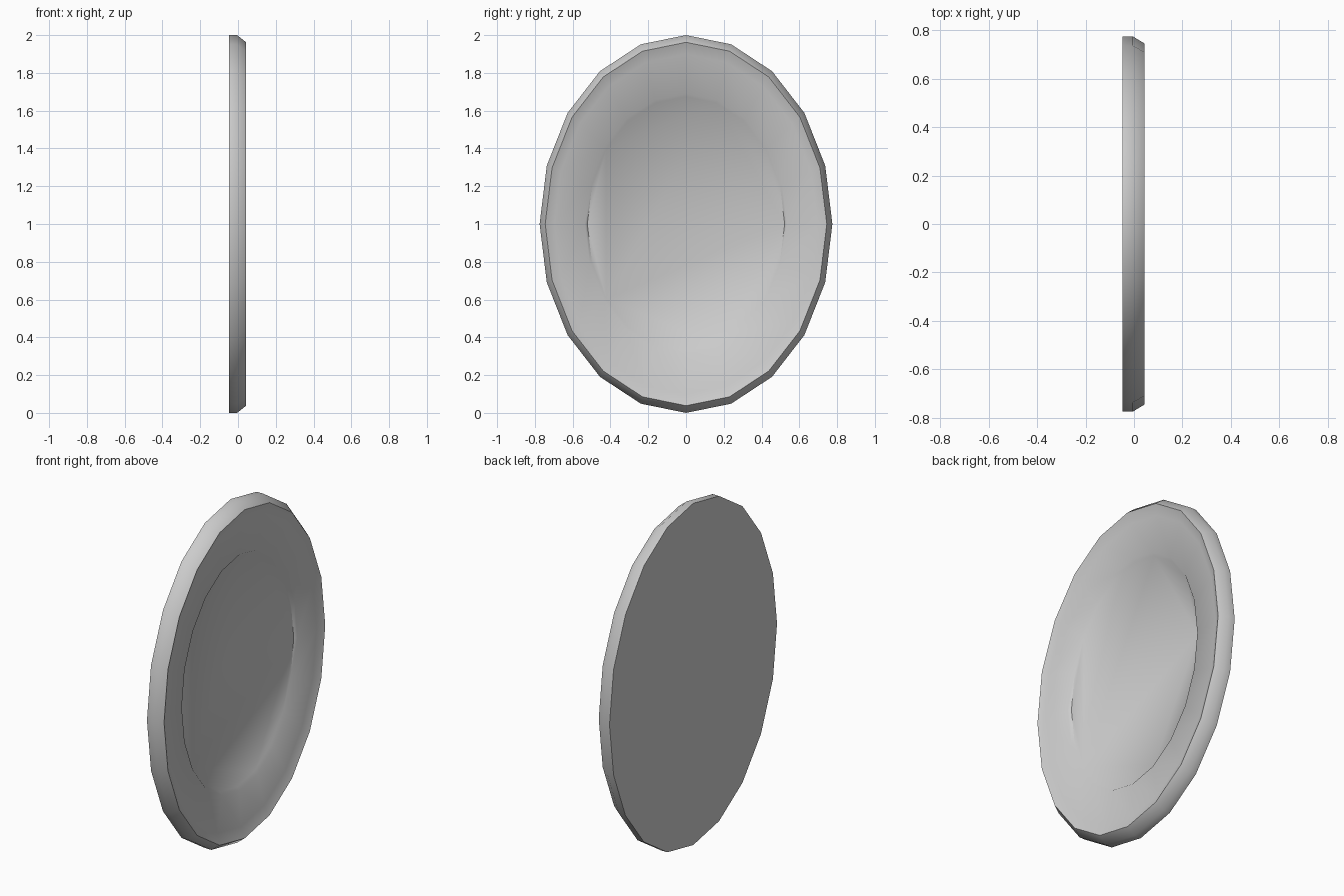
import bpy, bmesh, math

if "Cube" in bpy.data.objects:
    bpy.data.objects.remove(bpy.data.objects["Cube"])

SIDES = 20
HALF_Y, HALF_Z = 0.775, 1.0


def oval_shell(name, profile, angle):
    """Closed oval solid from (scale, x) rings, capped at both ends."""
    bm = bmesh.new()
    rings = []
    for s, x in profile:
        rings.append([bm.verts.new((x,
                                    HALF_Y * s * math.sin(2 * math.pi * i / SIDES),
                                    1 + HALF_Z * s * math.cos(2 * math.pi * i / SIDES)))
                      for i in range(SIDES)])
    for a, b in zip(rings, rings[1:]):
        for i in range(SIDES):
            j = (i + 1) % SIDES
            bm.faces.new((a[i], a[j], b[j], b[i]))
    bm.faces.new(rings[0])
    bm.faces.new(rings[-1])
    bmesh.ops.recalc_face_normals(bm, faces=bm.faces)
    mesh = bpy.data.meshes.new(name)
    bm.to_mesh(mesh)
    bm.free()
    obj = bpy.data.objects.new(name, mesh)
    bpy.context.collection.objects.link(obj)
    bpy.ops.object.select_all(action='DESELECT')
    obj.select_set(True)
    bpy.context.view_layer.objects.active = obj
    bpy.ops.object.shade_smooth_by_angle(angle=math.radians(angle))
    return obj


# Oval frame: flat back, bevelled rim, dished face, shallow step to the recessed panel
oval_shell("oval_mirror", [
    (1.0, -0.047),   # back edge
    (1.0, -0.005),   # side
    (0.962, 0.043),  # raised rim
    (0.90, 0.02),    # dish
    (0.69, 0.010),   # inner lip
    (0.674, -0.005), # recessed panel
], 50)
